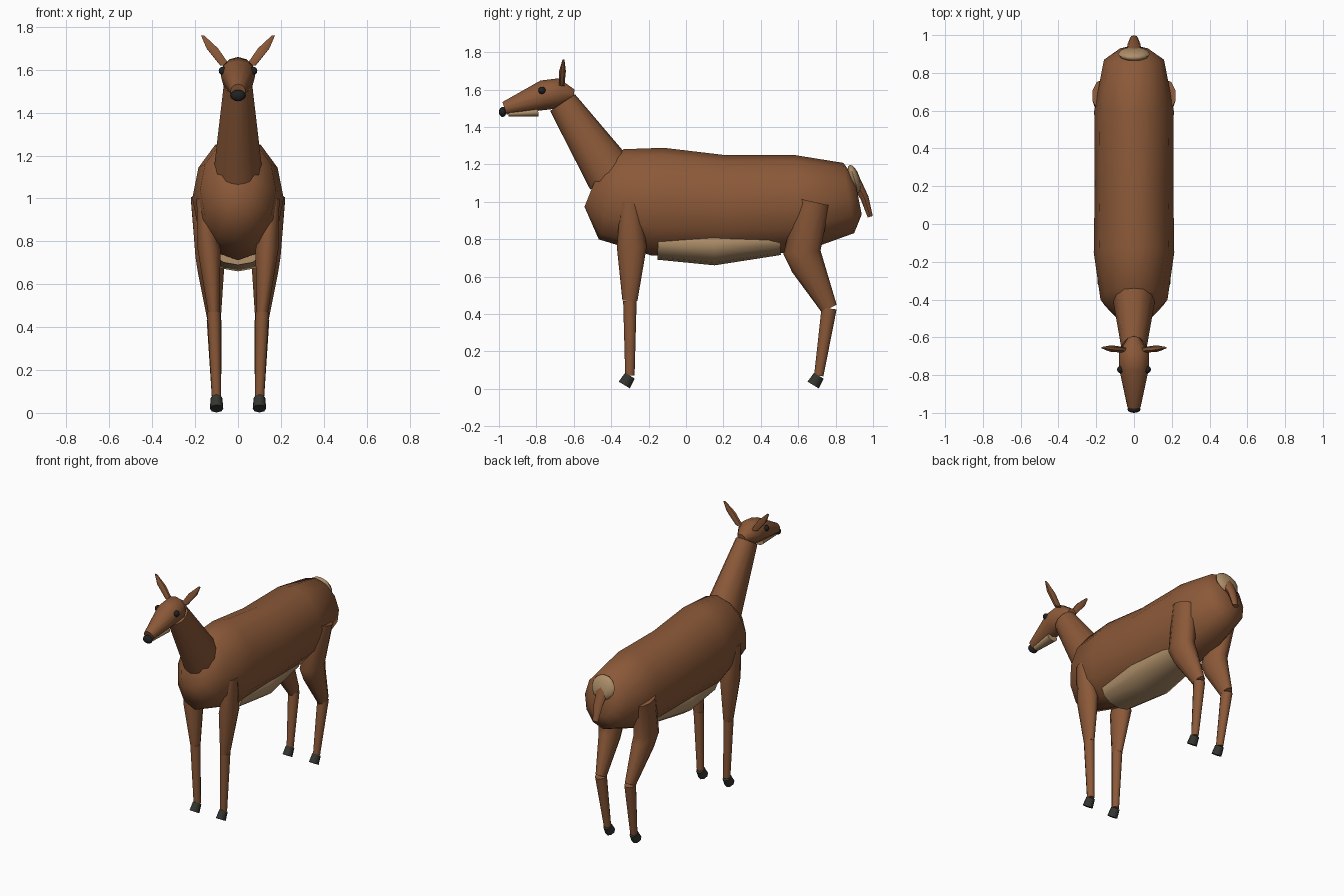
import bpy, bmesh, math
from mathutils import Matrix, Vector

cube = bpy.data.objects.get("Cube")
if cube:
    bpy.data.objects.remove(cube, do_unlink=True)


def material(name, red, green, blue):
    mat = bpy.data.materials.new(name)
    mat.use_nodes = True
    colour = (red, green, blue, 1)
    mat.diffuse_color = colour
    shader = next(node for node in mat.node_tree.nodes if node.type == 'BSDF_PRINCIPLED')
    shader.inputs["Base Color"].default_value = colour
    return mat


brown = material("brown_coat", .26, .1, .04)
cream = material("pale_fur", .42, .27, .14)
dark_hoof = material("dark_hoof", .035, .035, .03)
black = material("black_nose_and_eyes", .015, .015, .015)


def finish(name, bm, mat):
    """Turn a bmesh into a smooth object that keeps its hard edges."""
    bmesh.ops.recalc_face_normals(bm, faces=bm.faces)
    mesh = bpy.data.meshes.new(name)
    bm.to_mesh(mesh)
    bm.free()
    mesh.materials.append(mat)
    part = bpy.data.objects.new(name, mesh)
    bpy.context.collection.objects.link(part)
    bpy.ops.object.select_all(action='DESELECT')
    part.select_set(True)
    bpy.context.view_layer.objects.active = part
    bpy.ops.object.shade_smooth_by_angle(angle=math.radians(50))


def tube(name, mat, path, aspect=1, widen=0, sides=12, sideways=lambda z: 0):
    """Skin ellipses square to a path of (y, z, radius).

    aspect is width over depth, widen changes it along y,
    and sideways gives the x of the path at each height.
    """
    bm = bmesh.new()
    points = [Vector((y, z)) for y, z, radius in path]
    steps = [(b - a).normalized() for a, b in zip(points, points[1:])]
    tangents = [(a + b).normalized() for a, b in zip(steps[:1] + steps, steps + steps[-1:])]
    rings = []
    for point, tangent, (y, z, radius) in zip(points, tangents, path):
        across = Vector((-tangent.y, tangent.x)) * radius
        width = radius * (aspect + widen * y)
        ring = []
        for i in range(sides):
            angle = math.tau * i / sides
            spot = point + across * math.cos(angle)
            ring.append(bm.verts.new((sideways(z) + width * math.sin(angle), spot.x, spot.y)))
        rings.append(ring)
    for lower, upper in zip(rings, rings[1:]):
        for i in range(sides):
            bm.faces.new((lower[i - 1], lower[i], upper[i], upper[i - 1]))
    bm.faces.new(rings[0])
    bm.faces.new(rings[-1])
    finish(name, bm, mat)


def ball(name, mat, centre, size, tilt=0):
    bm = bmesh.new()
    place = Matrix.Translation(centre) @ Matrix.Rotation(tilt, 4, 'X') @ Matrix.Diagonal((*size, 1))
    bmesh.ops.create_uvsphere(bm, u_segments=12, v_segments=8, radius=1, matrix=place)
    finish(name, bm, mat)


def leg(name, side, ankle, upper_path):
    """Upper leg, lower leg from the knee to the ankle, and a tilted hoof."""
    def spread(z):
        return side * (.1 + .06 * z * z)

    knee_y, knee_z, knee_radius = upper_path[-1]
    top_of_hoof = (ankle, .07)
    tube(name + "_upper_leg", brown, upper_path, aspect=.7, sides=10, sideways=spread)
    tube(name + "_lower_leg", brown, [(knee_y, knee_z, knee_radius * .9), (*top_of_hoof, .025)],
         aspect=.9, sides=10, sideways=spread)
    tube(name + "_hoof", dark_hoof, [(*top_of_hoof, .03), (ankle - .03, .02, .035)],
         aspect=.9, sides=8, sideways=spread)


# Trunk: deep chest, level back and rounded rump
tube("body", brown, [
    (-.5, 1.08, .115), (-.4, 1.04, .25), (-.15, 1, .29), (.2, .98, .27),
    (.6, .99, .26), (.87, 1.02, .19), (.92, 1.03, .1)], aspect=.75, widen=.1)
tube("belly", cream, [(-.15, .78, .09), (.15, .77, .11), (.5, .8, .085)], aspect=1.5)

# Neck and head
tube("neck", brown, [(-.4, 1.14, .135), (-.66, 1.53, .08)], aspect=.83)
tube("head", brown, [(-.97, 1.5, .035), (-.76, 1.57, .08), (-.68, 1.58, .08), (-.6, 1.57, .03)])
tube("jaw", cream, [(-.95, 1.47, .015), (-.79, 1.48, .025)], aspect=1.5)
ball("nose", black, (0, -.98, 1.48), (.035, .02, .027))

# Rump patch and tail
ball("rump_patch", cream, (0, .9, 1.12), (.085, .03, .08), tilt=.3)
tube("tail", brown, [(.9, 1.12, .03), (.955, 1.02, .022), (.985, .92, .014)], aspect=1.5, sides=8)

# Paired eyes, ears and legs
for label, side in (("left", 1), ("right", -1)):
    ball(label + "_eye", black, (side * .07, -.77, 1.595), (.02, .02, .02))
    tube(label + "_ear", brown, [(-.665, 1.62, .015), (-.66, 1.7, .018), (-.655, 1.76, .005)],
         aspect=1.7, sides=6, sideways=lambda z: side * (.06 + .75 * (z - 1.62)))
    leg(label + "_front", side, -.3, [(-.3, 1, .05), (-.29, .76, .08), (-.3, .47, .04)])
    leg(label + "_hind", side, .71, [(.68, 1, .09), (.62, .73, .1), (.65, .66, .09), (.765, .43, .045)])
